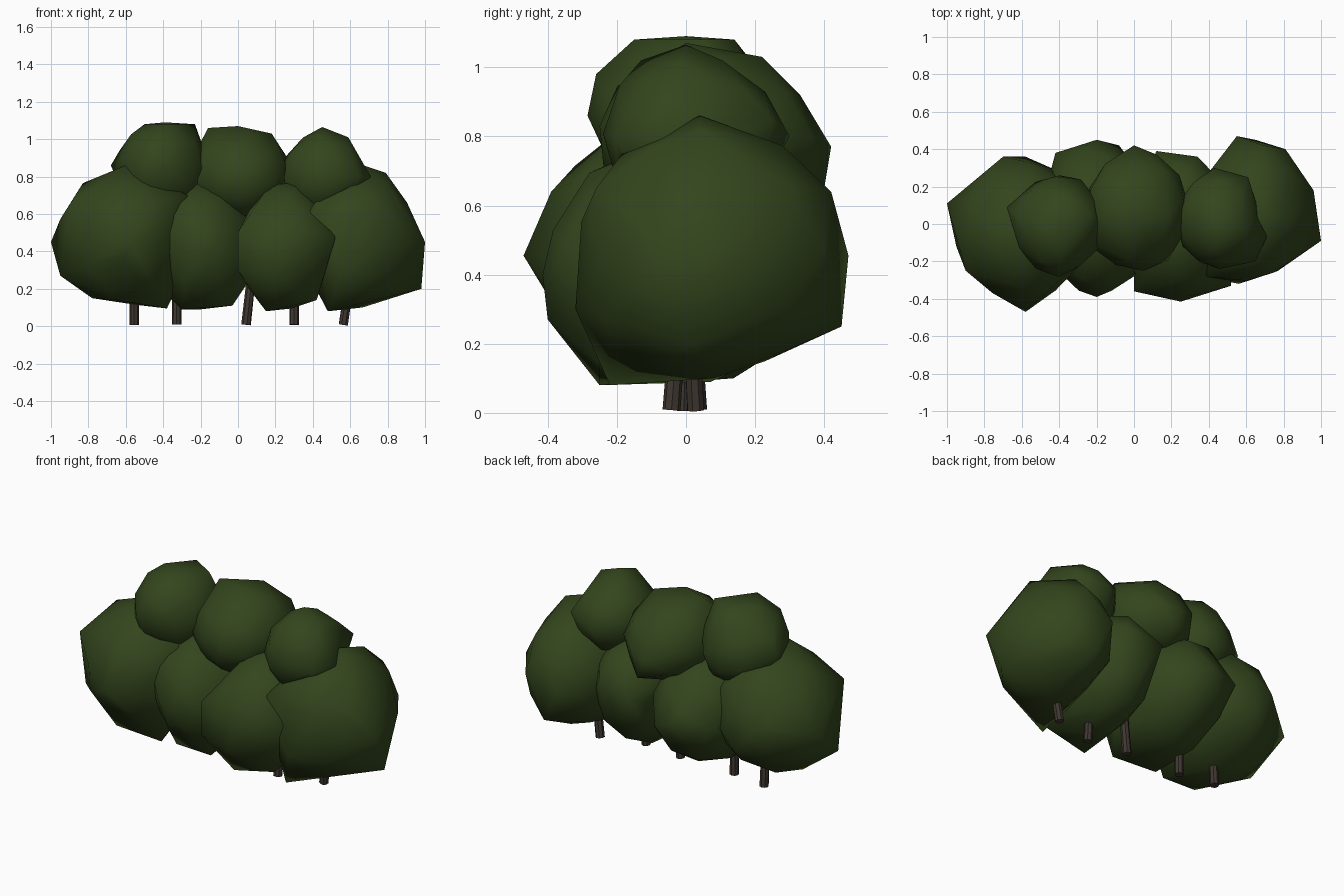
import bpy
import bmesh
import random
from math import tau
from mathutils import Euler, Vector

if "Cube" in bpy.data.objects:
    bpy.data.objects.remove(bpy.data.objects["Cube"])


def make_material(name, rgb):
    mat = bpy.data.materials.new(name)
    mat.use_nodes = True
    mat.diffuse_color = (*rgb, 1)
    mat.node_tree.nodes["Principled BSDF"].inputs["Base Color"].default_value = (*rgb, 1)
    return mat


LEAF = make_material("leaf green", (0.033, 0.06, 0.012))
BARK = make_material("bark brown", (0.05, 0.038, 0.03))


def add_object(name, bm, material):
    bmesh.ops.recalc_face_normals(bm, faces=bm.faces)
    mesh = bpy.data.meshes.new(name)
    bm.to_mesh(mesh)
    bm.free()
    mesh.materials.append(material)
    obj = bpy.data.objects.new(name, mesh)
    bpy.context.collection.objects.link(obj)
    bpy.ops.object.select_all(action="DESELECT")
    obj.select_set(True)
    bpy.context.view_layer.objects.active = obj
    return obj


def foliage(name, low, high, corners, seed):
    """Uneven low-poly ball fitted to a box, wrapped together with outer corners."""
    rng = random.Random(seed)
    bm = bmesh.new()
    bmesh.ops.create_icosphere(bm, subdivisions=2, radius=1)
    turn = Euler([rng.uniform(0, tau) for _ in range(3)]).to_matrix()
    for v in bm.verts:
        v.co = turn @ v.co * rng.uniform(0.96, 1.04)
    # Fit to the box
    for axis in range(3):
        values = [v.co[axis] for v in bm.verts]
        start, size = min(values), max(values) - min(values)
        for v in bm.verts:
            v.co[axis] = low[axis] + (v.co[axis] - start) / size * (high[axis] - low[axis])
    # Drop ball points crowding a corner, then wrap everything in one skin
    points = [Vector(c) for c in corners]
    points += [v.co.copy() for v in bm.verts
               if all((v.co - Vector(c)).length > 0.09 for c in corners)]
    bm.free()
    skin = bmesh.new()
    for point in points:
        skin.verts.new(point)
    bmesh.ops.convex_hull(skin, input=skin.verts)
    loose = [v for v in skin.verts if not v.link_faces]
    bmesh.ops.delete(skin, geom=loose, context="VERTS")
    add_object(name, skin, LEAF)
    bpy.ops.object.shade_smooth()


# Lower row of foliage
foliage("lower_foliage_far_right", (-0.95, -0.41, 0.12), (-0.24, 0.34, 0.83),
        [(-1, 0.11, 0.45), (-0.58, -0.47, 0.455), (-0.9, -0.25, 0.65),
         (-0.95, -0.12, 0.27), (-0.78, -0.02, 0.15), (-0.65, -0.25, 0.14),
         (-0.38, -0.2, 0.095), (-0.55, 0.03, 0.115), (-0.6, -0.14, 0.86),
         (-0.55, -0.39, 0.64), (-0.7, 0.36, 0.5), (-0.58, 0.36, 0.35),
         (-0.27, -0.2, 0.7)], 1)
foliage("lower_foliage_mid_right", (-0.5, -0.37, 0.1), (0.1, 0.42, 0.77),
        [(-0.2, 0.45, 0.45), (-0.42, 0.38, 0.45), (-0.2, -0.39, 0.42),
         (-0.3, -0.17, 0.09), (-0.03, -0.22, 0.11), (-0.08, 0.42, 0.4),
         (-0.2, 0, 0.09)], 2)
foliage("lower_foliage_mid_left", (0, -0.39, 0.09), (0.5, 0.37, 0.77),
        [(0.25, -0.415, 0.4), (0.52, -0.33, 0.47), (0.12, 0.39, 0.5),
         (0.15, -0.25, 0.08), (0.42, -0.25, 0.14), (0, -0.36, 0.3),
         (0, -0.36, 0.5), (0.2, -0.4, 0.27), (0.34, 0.36, 0.55)], 3)
foliage("lower_foliage_far_left", (0.34, -0.31, 0.1), (0.95, 0.43, 0.81),
        [(1, -0.09, 0.45), (0.55, 0.47, 0.455), (0.81, 0.4, 0.47),
         (0.65, 0.45, 0.25), (0.98, 0.02, 0.2), (0.79, 0.04, 0.82),
         (0.67, 0.04, 0.86), (0.96, 0.18, 0.48), (0.77, -0.25, 0.42),
         (0.69, 0.42, 0.64), (0.48, -0.22, 0.08), (0.71, -0.1, 0.14),
         (0.62, 0.23, 0.15), (0.37, -0.28, 0.6), (0.56, -0.32, 0.3)], 4)

# Upper row of foliage
foliage("upper_foliage_right", (-0.65, -0.27, 0.6), (-0.16, 0.26, 1.07),
        [(-0.68, 0.09, 0.86), (-0.4, -0.285, 0.86), (-0.5, 0, 1.08),
         (-0.23, 0.05, 1.08), (-0.38, -0.15, 1.08), (-0.38, 0.14, 1.08),
         (-0.39, 0, 1.09), (-0.4, -0.26, 0.98)], 5)
foliage("upper_foliage_middle", (-0.27, -0.25, 0.55), (0.29, 0.38, 1.05),
        [(0, 0.42, 0.77), (0, 0.33, 0.92), (-0.16, 0.05, 1.06),
         (0, 0, 1.07), (0.18, 0.05, 1.03), (0.05, 0.4, 0.65),
         (0.02, 0.22, 1.03)], 6)
foliage("upper_foliage_left", (0.22, -0.24, 0.58), (0.67, 0.28, 1.02),
        [(0.71, -0.07, 0.8), (0.43, 0.3, 0.8), (0.45, 0, 1.065),
         (0.59, -0.02, 1.01), (0.61, 0.25, 0.85), (0.43, -0.13, 1.02),
         (0.65, -0.2, 0.8)], 7)


# Short stems, slightly leaning
def stem(name, foot, top):
    foot, top = Vector(foot), Vector(top)
    axis = top - foot
    bm = bmesh.new()
    bmesh.ops.create_cone(bm, cap_ends=True, segments=8, radius1=0.026,
                          radius2=0.024, depth=axis.length)
    turn = axis.to_track_quat("Z", "Y")
    for v in bm.verts:
        v.co = turn @ v.co + (foot + top) / 2
    add_object(name, bm, BARK)
    bpy.ops.object.shade_smooth_by_angle()


STEMS = [(-0.555, 0.035, 0), (-0.328, 0, 0), (0.043, -0.01, -0.03),
         (0.3, -0.042, 0), (0.563, 0.028, -0.04)]
for number, (x, y, lean) in enumerate(STEMS, 1):
    stem(f"stem_{number}", (x, y, 0.008), (x - lean, y * 0.5, 0.28))
